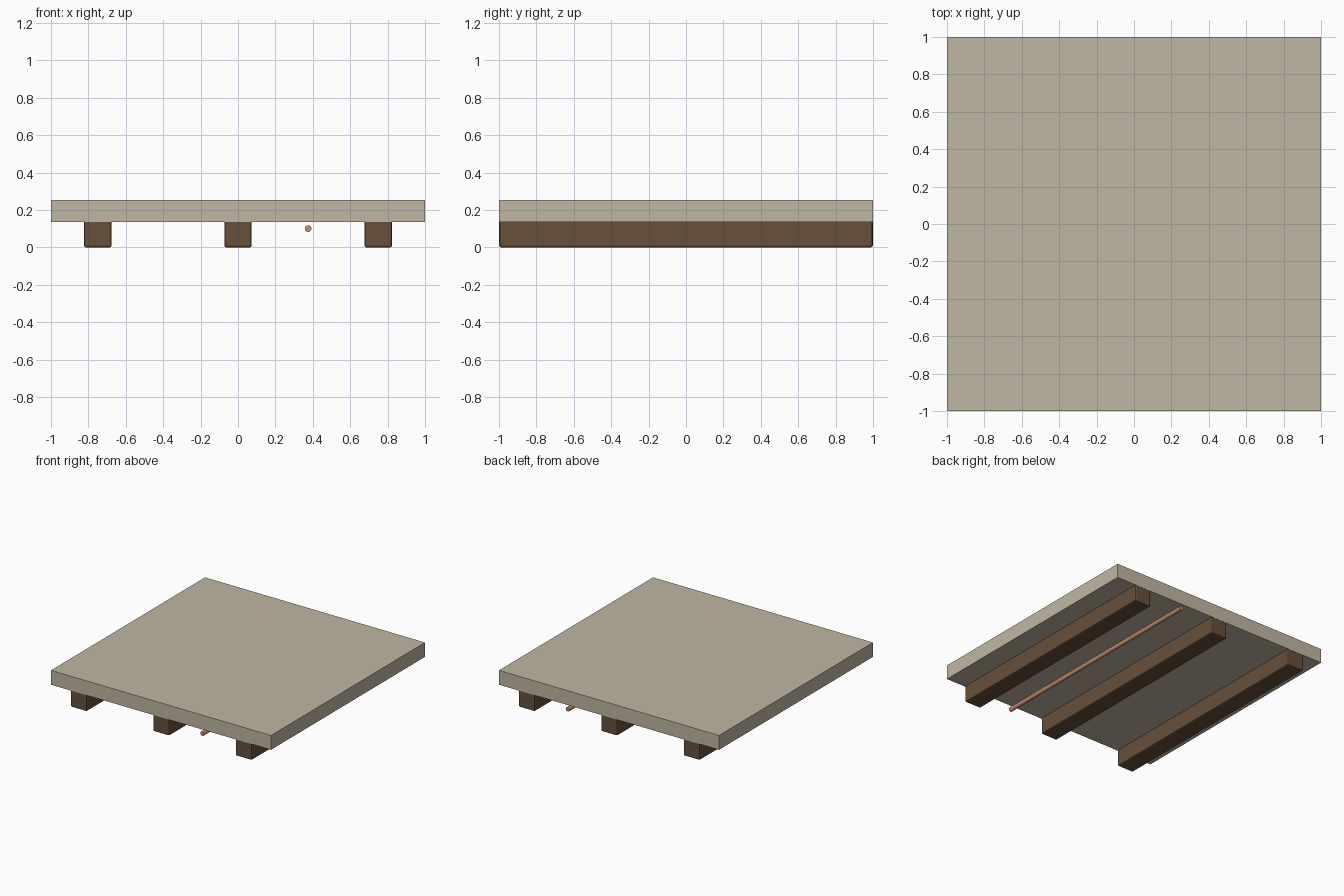
import bpy
import math

cube = bpy.data.objects.get("Cube")
if cube:
    bpy.data.objects.remove(cube, do_unlink=True)


def make_material(name, rgb):
    mat = bpy.data.materials.new(name)
    mat.use_nodes = True
    mat.diffuse_color = (*rgb, 1)
    mat.node_tree.nodes["Principled BSDF"].inputs["Base Color"].default_value = (*rgb, 1)
    return mat


concrete = make_material("pale_stone", (0.53, 0.47, 0.365))
timber = make_material("dark_timber", (0.135, 0.08, 0.042))
copper = make_material("copper", (0.58, 0.28, 0.17))


def finish(name, mat):
    obj = bpy.context.object
    obj.name = name
    obj.data.materials.append(mat)
    bpy.ops.object.transform_apply(location=False, rotation=True, scale=True)
    return obj


def box(name, size, center, mat):
    bpy.ops.mesh.primitive_cube_add(size=1, location=center)
    bpy.context.object.scale = size
    return finish(name, mat)


# Floor slab
slab_bottom, slab_top = 0.135, 0.253
box("floor_slab", (2, 2, slab_top - slab_bottom),
    (0, 0, (slab_bottom + slab_top) / 2), concrete)

# Three bevelled joists, tops set slightly into the slab
joist = 0.147
for name, x in (("right_joist", -0.75), ("middle_joist", 0), ("left_joist", 0.75)):
    beam = box(name, (joist, 1.997, joist), (x, 0, joist / 2), timber)
    bevel = beam.modifiers.new("edge_bevel", "BEVEL")
    bevel.width = 0.01
    bevel.segments = 2

# Pipe running between two joists
bpy.ops.mesh.primitive_cylinder_add(vertices=12, radius=0.018, depth=2,
                                    location=(0.375, 0, 0.1),
                                    rotation=(math.pi / 2, 0, 0))
finish("service_pipe", copper)
bpy.ops.object.shade_smooth_by_angle()
